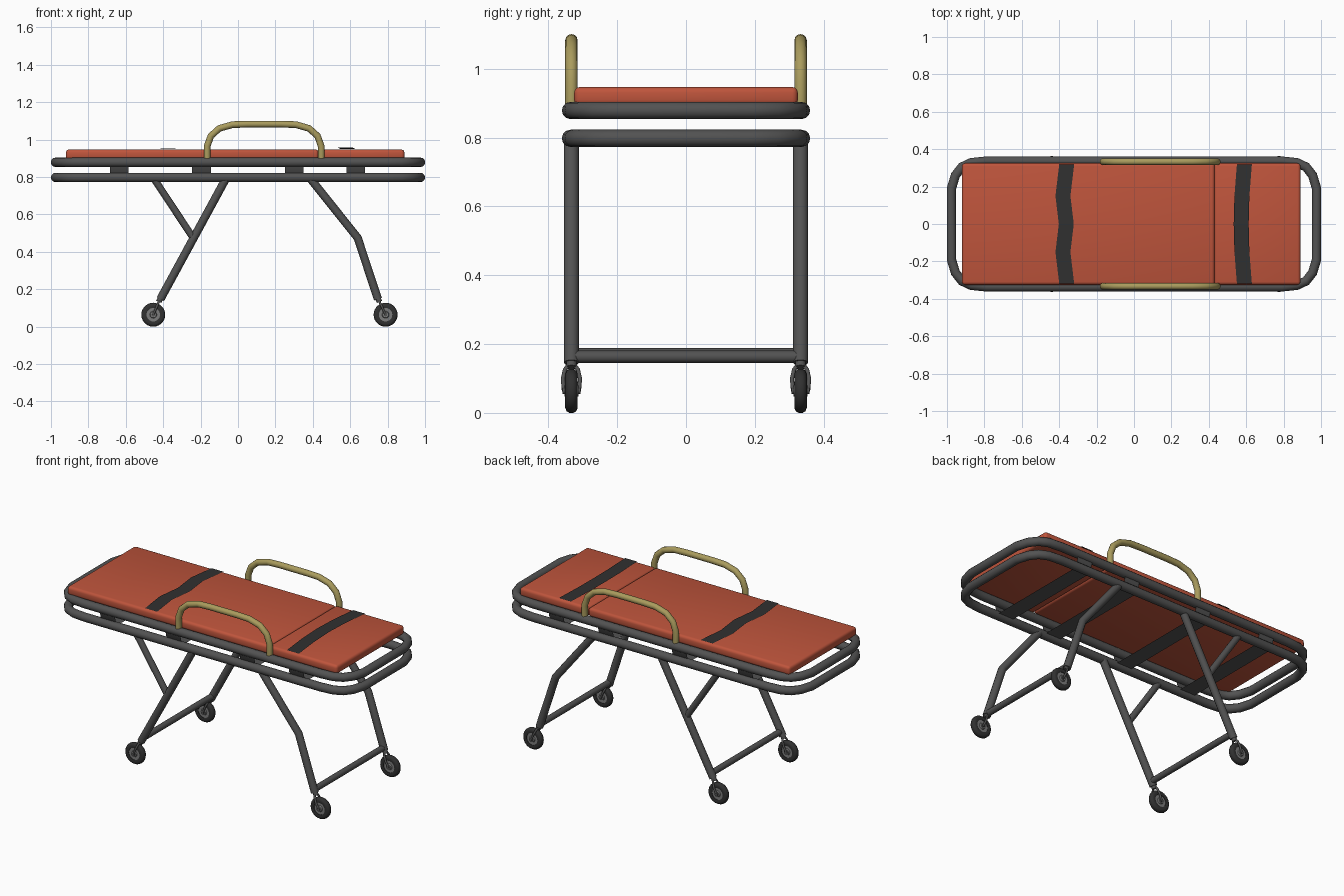
import bpy, bmesh, math
from mathutils import Vector, Matrix

if "Cube" in bpy.data.objects:
    bpy.data.objects.remove(bpy.data.objects["Cube"])


def material(name, r, g, b):
    m = bpy.data.materials.new(name)
    m.diffuse_color = (r, g, b, 1)
    m.use_nodes = True
    m.node_tree.nodes["Principled BSDF"].inputs["Base Color"].default_value = m.diffuse_color
    return m


RED = material("red_vinyl", 0.52, 0.09, 0.045)
OLIVE = material("olive_rail", 0.40, 0.33, 0.11)
STEEL = material("dark_steel", 0.085, 0.085, 0.085)
BLACK = material("black_rubber", 0.03, 0.03, 0.03)
HUB = material("hub_grey", 0.2, 0.2, 0.2)
SIDE = 0.333  # y of the legs and rails


def finish(ob, mat, angle=40):
    ob.data.materials.clear()
    ob.data.materials.append(mat)
    bpy.ops.object.select_all(action='DESELECT')
    ob.select_set(True)
    bpy.context.view_layer.objects.active = ob
    bpy.ops.object.shade_smooth_by_angle(angle=math.radians(angle))
    return ob


def from_bmesh(name, bm, mat):
    bmesh.ops.recalc_face_normals(bm, faces=bm.faces)
    me = bpy.data.meshes.new(name)
    bm.to_mesh(me)
    bm.free()
    ob = bpy.data.objects.new(name, me)
    bpy.context.collection.objects.link(ob)
    return finish(ob, mat)


def tube(name, pts, radius, mat=STEEL, closed=False):
    cu = bpy.data.curves.new(name, 'CURVE')
    cu.dimensions = '3D'
    cu.bevel_depth = radius
    cu.bevel_resolution = 4
    cu.use_fill_caps = True
    sp = cu.splines.new('POLY')
    sp.points.add(len(pts) - 1)
    for p, co in zip(sp.points, pts):
        p.co = (*co, 1)
    sp.use_cyclic_u = closed
    ob = bpy.data.objects.new(name, cu)
    bpy.context.collection.objects.link(ob)
    bpy.ops.object.select_all(action='DESELECT')
    ob.select_set(True)
    bpy.context.view_layer.objects.active = ob
    bpy.ops.object.convert(target='MESH')
    return finish(bpy.context.view_layer.objects.active, mat, 50)


def box(name, x0, x1, y0, y1, z0, z1, mat, bevel):
    bm = bmesh.new()
    bmesh.ops.create_cube(bm, size=1)
    bmesh.ops.scale(bm, vec=(x1 - x0, y1 - y0, z1 - z0), verts=bm.verts)
    bmesh.ops.translate(bm, vec=((x0 + x1) / 2, (y0 + y1) / 2, (z0 + z1) / 2), verts=bm.verts)
    bmesh.ops.bevel(bm, geom=bm.edges[:], offset=bevel, segments=3, profile=0.5, affect='EDGES')
    return from_bmesh(name, bm, mat)


def ribbon(name, centres, width, thick, mat):
    """Flat band along y: centres are (x, y, z), thickened downwards or inwards."""
    bm = bmesh.new()
    rows = [[bm.verts.new((x + s * width / 2, y, z)) for s in (-1, 1)] for x, y, z in centres]
    for a, b in zip(rows, rows[1:]):
        bm.faces.new((a[0], a[1], b[1], b[0]))
    bmesh.ops.solidify(bm, geom=bm.faces[:], thickness=thick)
    return from_bmesh(name, bm, mat)


def lathe(name, profile, centre, mat, steps=28):
    """Spin a (radius, y) profile about the wheel axle."""
    bm = bmesh.new()
    vs = [bm.verts.new((r, y, 0)) for r, y in profile]
    es = [bm.edges.new((vs[i], vs[(i + 1) % len(vs)])) for i in range(len(vs))]
    bmesh.ops.spin(bm, geom=vs + es, cent=(0, 0, 0), axis=(0, 1, 0),
                   angle=2 * math.pi, steps=steps)
    bmesh.ops.remove_doubles(bm, verts=bm.verts, dist=1e-5)
    bmesh.ops.translate(bm, vec=centre, verts=bm.verts)
    return from_bmesh(name, bm, mat)


# Upper and lower frame loops
corner = [(0.976, 0.19), (0.955, 0.26), (0.92, 0.305), (0.87, 0.328), (0.79, 0.336)]
loop = corner + [(-x, y) for x, y in reversed(corner)]
loop += [(-x, -y) for x, y in loop]
for name, z in (("upper_frame", 0.879), ("lower_frame", 0.798)):
    tube(name, [(x, y, z) for x, y in loop], 0.025, closed=True)

# Cross slats with upturned ends joining the two frames
for i, x in enumerate((-0.635, -0.195, 0.30, 0.63)):
    half = [(x, -0.347, 0.872), (x, -0.333, 0.815), (x, -0.315, 0.797)]
    ribbon(f"cross_slat_{i + 1}", half + [(a, -b, c) for a, b, c in reversed(half)],
           0.10, 0.006, STEEL)

# Two-part mattress
box("mattress_main", -0.92, 0.431, -0.325, 0.325, 0.893, 0.947, RED, 0.016)
box("mattress_head", 0.429, 0.89, -0.325, 0.325, 0.893, 0.947, RED, 0.016)

# Straps lying across the mattress
ribbon("strap_foot", [(-0.36, -0.317, 0.950), (-0.38, -0.15, 0.952), (-0.362, 0, 0.952),
                      (-0.38, 0.15, 0.952), (-0.36, 0.317, 0.950)], 0.08, 0.008, BLACK)
ribbon("strap_head", [(0.59, -0.317, 0.950), (0.577, -0.15, 0.955), (0.573, 0, 0.957),
                      (0.577, 0.15, 0.955), (0.59, 0.317, 0.950)], 0.08, 0.010, BLACK)

rail = [(-0.165, 0.89), (-0.165, 0.965), (-0.145, 1.02), (-0.10, 1.06), (-0.03, 1.08), (0.05, 1.083),
        (0.23, 1.083), (0.31, 1.08), (0.38, 1.06), (0.425, 1.02), (0.445, 0.965), (0.445, 0.89)]
tire = [(0.036, -0.015), (0.050, -0.018), (0.059, -0.014), (0.064, -0.006),
        (0.064, 0.006), (0.059, 0.014), (0.050, 0.018), (0.036, 0.015)]
hub = [(0.008, -0.020), (0.016, -0.020), (0.019, -0.012), (0.038, -0.012),
       (0.038, 0.012), (0.019, 0.012), (0.016, 0.020), (0.008, 0.020)]

for s, side in ((-1, "front"), (1, "back")):
    y = s * SIDE
    # Side rail
    tube(f"side_rail_{side}", [(a, y, b) for a, b in rail], 0.018, OLIVE)
    # Legs and brace
    tube(f"straight_leg_{side}", [(-0.06, y, 0.80), (-0.415, y, 0.147)], 0.022)
    tube(f"leg_brace_{side}", [(-0.455, y, 0.80), (-0.24, y, 0.475)], 0.019)
    tube(f"bent_leg_{side}", [(0.38, y, 0.80), (0.64, y, 0.475), (0.748, y, 0.147)], 0.022)
    # Casters: stem, forked prongs, axle, tire and hub
    for end, top, wx in (("left", -0.415, -0.453), ("right", 0.748, 0.789)):
        tag = f"{side}_{end}"
        c = Vector((wx, y, 0.064))
        t = Vector((top, y, 0.152))
        tube(f"caster_stem_{tag}", [t, t.lerp(c, 0.22)], 0.015)
        for k in (-1, 1):
            off = Vector((0, k, 0))
            tube(f"fork_{tag}_{'a' if k < 0 else 'b'}",
                 [t.lerp(c, 0.1) + off * 0.006, t.lerp(c, 0.3) + off * 0.019,
                  t.lerp(c, 0.6) + off * 0.025, c + off * 0.022], 0.006)
        tube(f"axle_{tag}", [c - Vector((0, 0.026, 0)), c + Vector((0, 0.026, 0))], 0.009)
        lathe(f"tire_{tag}", tire, c, BLACK)
        lathe(f"hub_{tag}", hub, c, HUB)

# Crossbars between the lower leg ends
tube("crossbar_left", [(-0.402, -SIDE, 0.170), (-0.402, SIDE, 0.170)], 0.018)
tube("crossbar_right", [(0.743, -SIDE, 0.163), (0.743, SIDE, 0.163)], 0.018)
